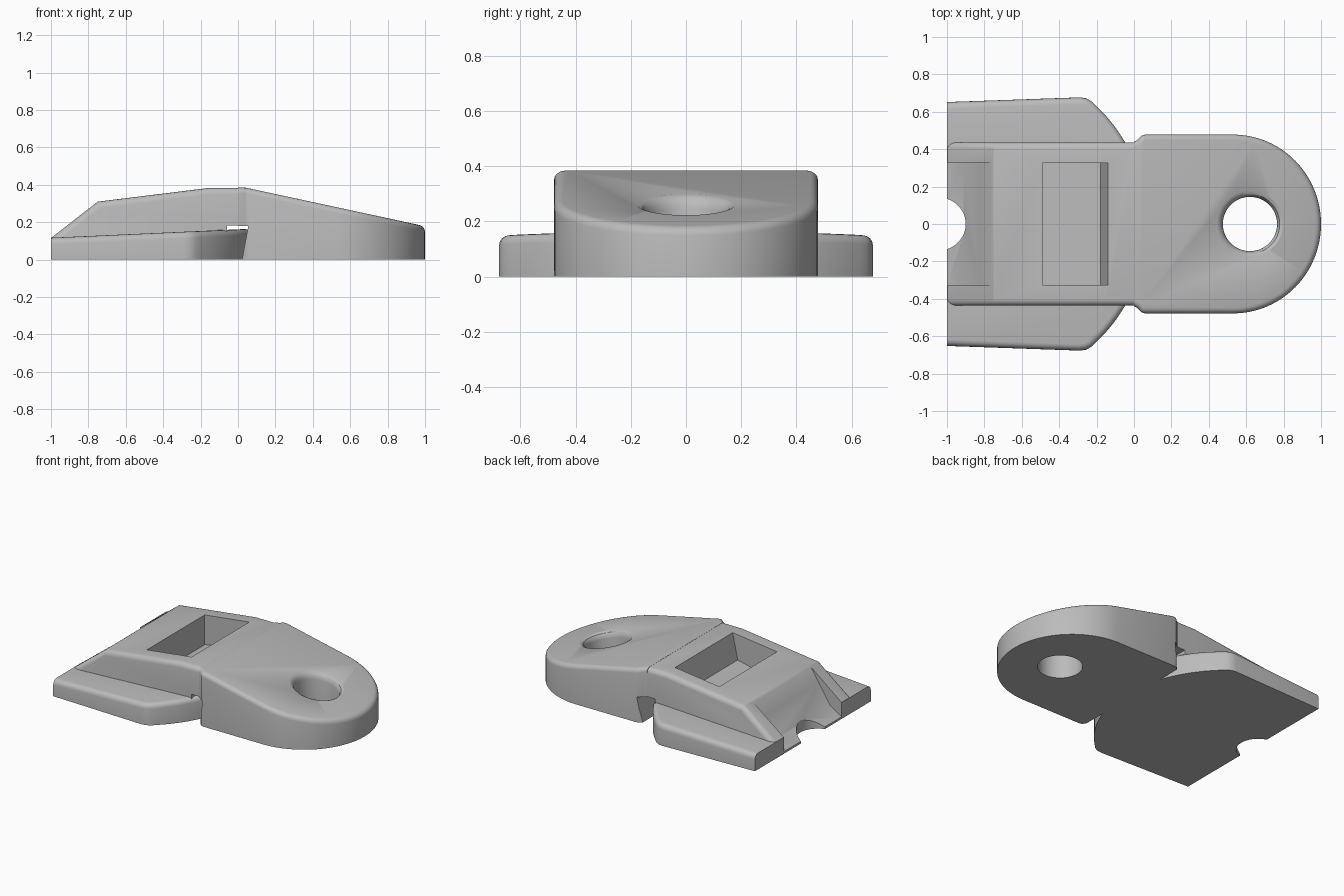
import bpy, bmesh
from math import sin, cos, pi, asin

cube = bpy.data.objects.get("Cube")
if cube:
    bpy.data.objects.remove(cube)

grey = bpy.data.materials.new("plain grey")
grey.use_nodes = True
tone = (0.5, 0.5, 0.5, 1)
grey.diffuse_color = tone
grey.node_tree.nodes["Principled BSDF"].inputs["Base Color"].default_value = tone


def to_object(name, bm):
    bmesh.ops.recalc_face_normals(bm, faces=bm.faces)
    mesh = bpy.data.meshes.new(name)
    bm.to_mesh(mesh)
    bm.free()
    ob = bpy.data.objects.new(name, mesh)
    mesh.materials.append(grey)
    bpy.context.collection.objects.link(ob)
    return ob


def prism(points, lo, hi, axis):
    """Extrude a flat outline along y (side profile) or z (plan outline)."""
    bm = bmesh.new()
    place = (lambda a, b, h: (a, h, b)) if axis == "y" else (lambda a, b, h: (a, b, h))
    low = [bm.verts.new(place(a, b, lo)) for a, b in points]
    high = [bm.verts.new(place(a, b, hi)) for a, b in points]
    bm.faces.new(low)
    bm.faces.new(high)
    n = len(points)
    for i in range(n):
        j = (i + 1) % n
        bm.faces.new((low[i], low[j], high[j], high[i]))
    bmesh.ops.recalc_face_normals(bm, faces=bm.faces)
    return bm


def slice_top(bm, point, normal):
    """Remove everything above a plane and cap the cut."""
    cut = bmesh.ops.bisect_plane(bm, geom=bm.verts[:] + bm.edges[:] + bm.faces[:],
                                 plane_co=point, plane_no=normal, clear_outer=True)
    edges = [e for e in cut["geom_cut"] if isinstance(e, bmesh.types.BMEdge)]
    bmesh.ops.contextual_create(bm, geom=edges)
    bmesh.ops.recalc_face_normals(bm, faces=bm.faces)


def round_rim(bm, width):
    """Round the edges between upward faces and walls, except the cut end."""
    bm.normal_update()
    rim = []
    for e in bm.edges:
        if len(e.link_faces) == 2:
            wall, top = sorted((f.normal for f in e.link_faces), key=lambda v: v.z)
            if top.z > 0.5 and abs(wall.z) < 0.3 and wall.x > -0.9:
                rim.append(e)
    bmesh.ops.bevel(bm, geom=rim, offset=width, segments=4, profile=0.5,
                    affect="EDGES", clamp_overlap=True)


def combine(target, other, operation):
    mod = target.modifiers.new("combine", "BOOLEAN")
    mod.operation = operation
    mod.solver = "EXACT"
    mod.object = other
    bpy.context.view_layer.objects.active = target
    bpy.ops.object.modifier_apply(modifier=mod.name)
    bpy.data.objects.remove(other)


def mirrored(half):
    """Close an outline by reflecting it across y = 0."""
    return half + [(x, -y) for x, y in reversed(half) if abs(y) > 1e-5]


def lathe(name, x, rings, slope=0.0, sides=64):
    """Round cutter at x, sheared so its rings follow a sloping surface."""
    bm = bmesh.new()
    loops = []
    for r, z in rings:
        loops.append([bm.verts.new((x + r * cos(t), r * sin(t), z + slope * r * cos(t)))
                      for t in (2 * pi * i / sides for i in range(sides))])
    bm.faces.new(loops[0])
    bm.faces.new(loops[-1])
    for a, b in zip(loops, loops[1:]):
        for i in range(sides):
            j = (i + 1) % sides
            bm.faces.new((a[i], a[j], b[j], b[i]))
    return to_object(name, bm)


# Low base plate with side wings and an arched front edge
start = asin(0.63 / 0.87)
arc = [(-0.8 + 0.87 * cos(start * (1 - i / 20)), 0.87 * sin(start * (1 - i / 20)))
       for i in range(21)]
bm = prism(mirrored([(-1, 0.652), (-0.29, 0.677), (-0.255, 0.672), (-0.225, 0.655)] + arc),
           0, 0.5, "z")
slice_top(bm, (0, 0, 0.162), (-0.045, 0, 1))
round_rim(bm, 0.035)
link = to_object("track_link", bm)

# Raised central body
profile = [(-0.998, 0.02), (-0.998, 0.117), (-0.75, 0.31), (-0.15, 0.384), (0.04, 0.384),
           (0.09, 0.37), (0.09, 0.182), (-0.06, 0.182), (-0.06, 0.02)]
bm = prism(profile, -0.437, 0.437, "y")
round_rim(bm, 0.035)
body = to_object("body", bm)

# Rounded sloping lug
tip = [(0.53 + 0.47 * sin(pi * i / 48), 0.478 * cos(pi * i / 48)) for i in range(25)]
bm = prism(mirrored([(0, 0.44), (0.015, 0.447), (0.04, 0.472), (0.06, 0.478)] + tip),
           0, 0.6, "z")
slice_top(bm, (0, 0, 0.385), (0, 0, 1))
slice_top(bm, (0.04, 0, 0.385), (0.215, 0, 1))
round_rim(bm, 0.04)
lug = to_object("lug", bm)

# Slanted relief under the lug, and its flared pin hole
relief = [(-0.1, -0.1), (0.003, -0.1), (0.055, 0.18), (-0.1, 0.18)]
combine(lug, to_object("relief_cutter", prism(relief, -1, 1, "y")), "DIFFERENCE")
surface = 0.385 - 0.215 * 0.58
flare = [(0.145, -0.5), (0.145, surface - 0.045), (0.149, surface - 0.025),
         (0.159, surface - 0.009), (0.178, surface + 0.001), (0.178, 0.6)]
combine(lug, lathe("pin_hole_cutter", 0.62, flare, -0.215), "DIFFERENCE")

combine(link, body, "UNION")
combine(link, lug, "UNION")

# Window pocket and open end pocket
window = [(-0.49, 0.5), (-0.49, 0.13), (-0.18, 0.2), (-0.14, 0.385), (-0.14, 0.5)]
end_pocket = [(-1.1, 0.5), (-1.1, 0.015), (-1, 0.015), (-0.91, 0.07), (-0.82, 0.21),
              (-0.76, 0.303), (-0.73, 0.5)]
for name, shape in (("window_cutter", window), ("end_pocket_cutter", end_pocket)):
    combine(link, to_object(name, prism(shape, -0.325, 0.325, "y")), "DIFFERENCE")

# Half-round notch in the cut end
combine(link, lathe("notch_cutter", -1.04, [(0.14, -0.5), (0.14, 0.6)]), "DIFFERENCE")

bpy.ops.object.select_all(action="DESELECT")
link.select_set(True)
bpy.context.view_layer.objects.active = link
bpy.ops.object.shade_smooth_by_angle(angle=0.5)
